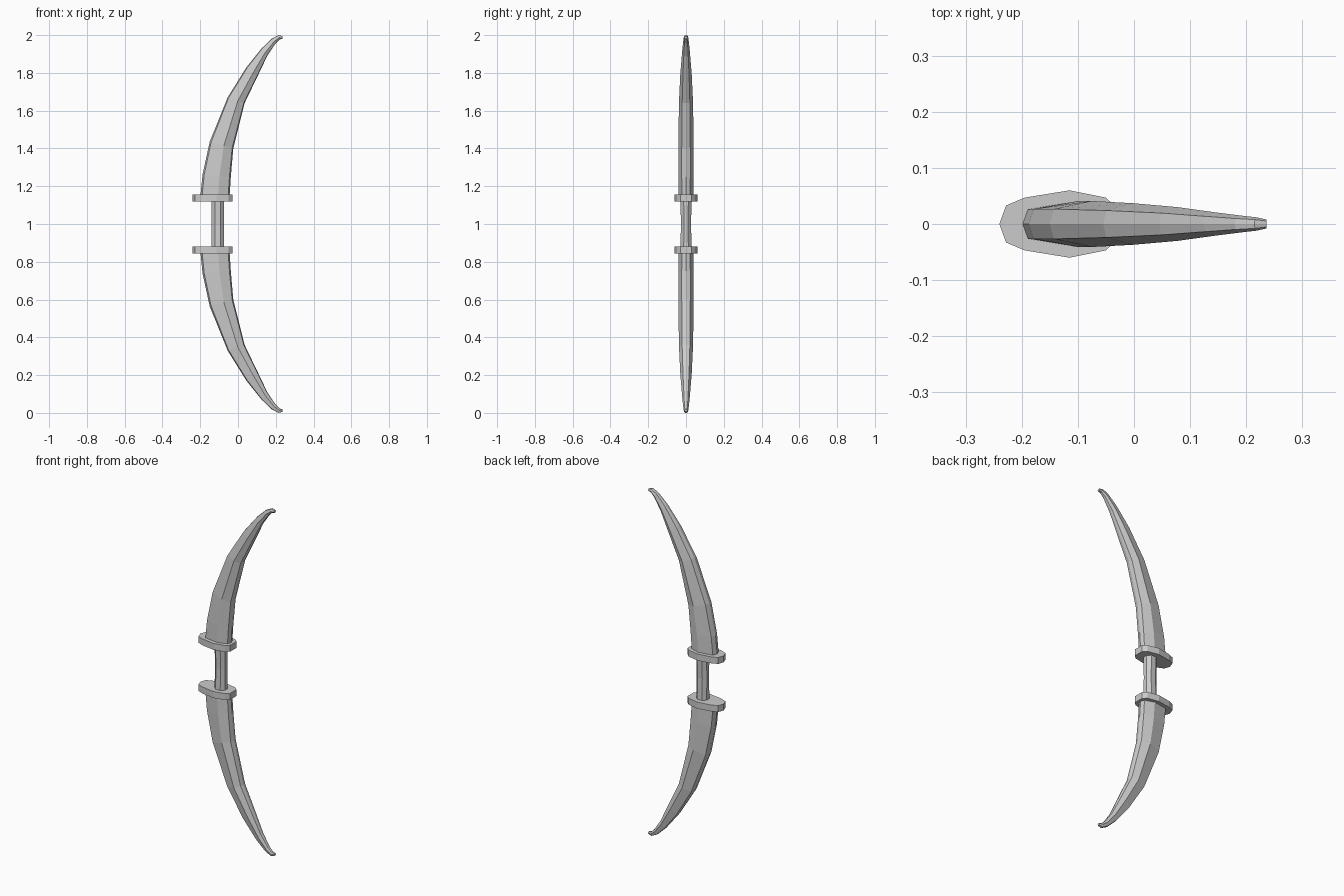
import bpy, bmesh
from mathutils import Vector

cube = bpy.data.objects.get("Cube")
if cube:
    bpy.data.objects.remove(cube)

grey = bpy.data.materials.new("plain grey")
grey.use_nodes = True
grey.diffuse_color = (0.6, 0.6, 0.6, 1)
grey.node_tree.nodes["Principled BSDF"].inputs["Base Color"].default_value = (0.6, 0.6, 0.6, 1)


def loft(name, rings):
    """Skin a list of closed rings and cap both ends."""
    bm = bmesh.new()
    rows = [[bm.verts.new(p) for p in ring] for ring in rings]
    n = len(rows[0])
    for a, b in zip(rows, rows[1:]):
        for i in range(n):
            j = (i + 1) % n
            bm.faces.new((a[i], a[j], b[j], b[i]))
    bm.faces.new(rows[0])
    bm.faces.new(rows[-1])
    bmesh.ops.recalc_face_normals(bm, faces=bm.faces)
    mesh = bpy.data.meshes.new(name)
    bm.to_mesh(mesh)
    bm.free()
    mesh.materials.append(grey)
    obj = bpy.data.objects.new(name, mesh)
    bpy.context.collection.objects.link(obj)
    return obj


def flip(rings):
    """Mirror rings about the middle height of the bow."""
    return [[Vector((p[0], p[1], 2 - p[2])) for p in ring] for ring in rings]


# Limb stations: outer x, z, inner x, z, half thickness
stations = [
    (-0.20, 1.14, -0.045, 1.14, 0.040),
    (-0.188, 1.26, -0.038, 1.25, 0.041),
    (-0.15, 1.435, -0.025, 1.40, 0.041),
    (-0.055, 1.67, 0.035, 1.64, 0.037),
    (0.045, 1.83, 0.100, 1.775, 0.030),
    (0.125, 1.93, 0.155, 1.89, 0.021),
    (0.180, 1.982, 0.198, 1.955, 0.015),
    (0.215, 2.0, 0.220, 1.977, 0.012),
    (0.236, 1.994, 0.236, 1.98, 0.008),
]
# Half cross-section: position from outer to inner edge, share of thickness
half = [(0, 0), (0.06, 0.65), (0.6, 1), (0.95, 0.55), (1, 0)]
section = half + [(u, -w) for u, w in half[-2:0:-1]]

limb = []
for ox, oz, ix, iz, t in stations:
    outer, inner = Vector((ox, 0, oz)), Vector((ix, 0, iz))
    limb.append([outer.lerp(inner, u) + Vector((0, w * t, 0)) for u, w in section])

# Guard plate outline, pointed at the outer end
edge = [(-0.24, 0), (-0.228, 0.033), (-0.195, 0.047), (-0.115, 0.06),
        (-0.05, 0.047), (-0.03, 0.028)]
outline = edge + [(x, -y) for x, y in edge[:0:-1]]
guard = [[Vector((x, y, z)) for x, y in outline] for z in (1.12, 1.157)]

for side, build in (("upper", lambda r: r), ("lower", flip)):
    loft(side + "_limb", build(limb))
    loft(side + "_guard", build(guard))

# Eight-sided grip with a slight waist
corners = [(-1, 0.4), (-0.45, 1), (0.45, 1), (1, 0.4)]
corners += [(x, -y) for x, y in corners[::-1]]
loft("grip", [[Vector((-0.107 + 0.033 * x, d * y, z)) for x, y in corners]
              for z, d in ((0.87, 0.031), (1.0, 0.026), (1.13, 0.031))])
